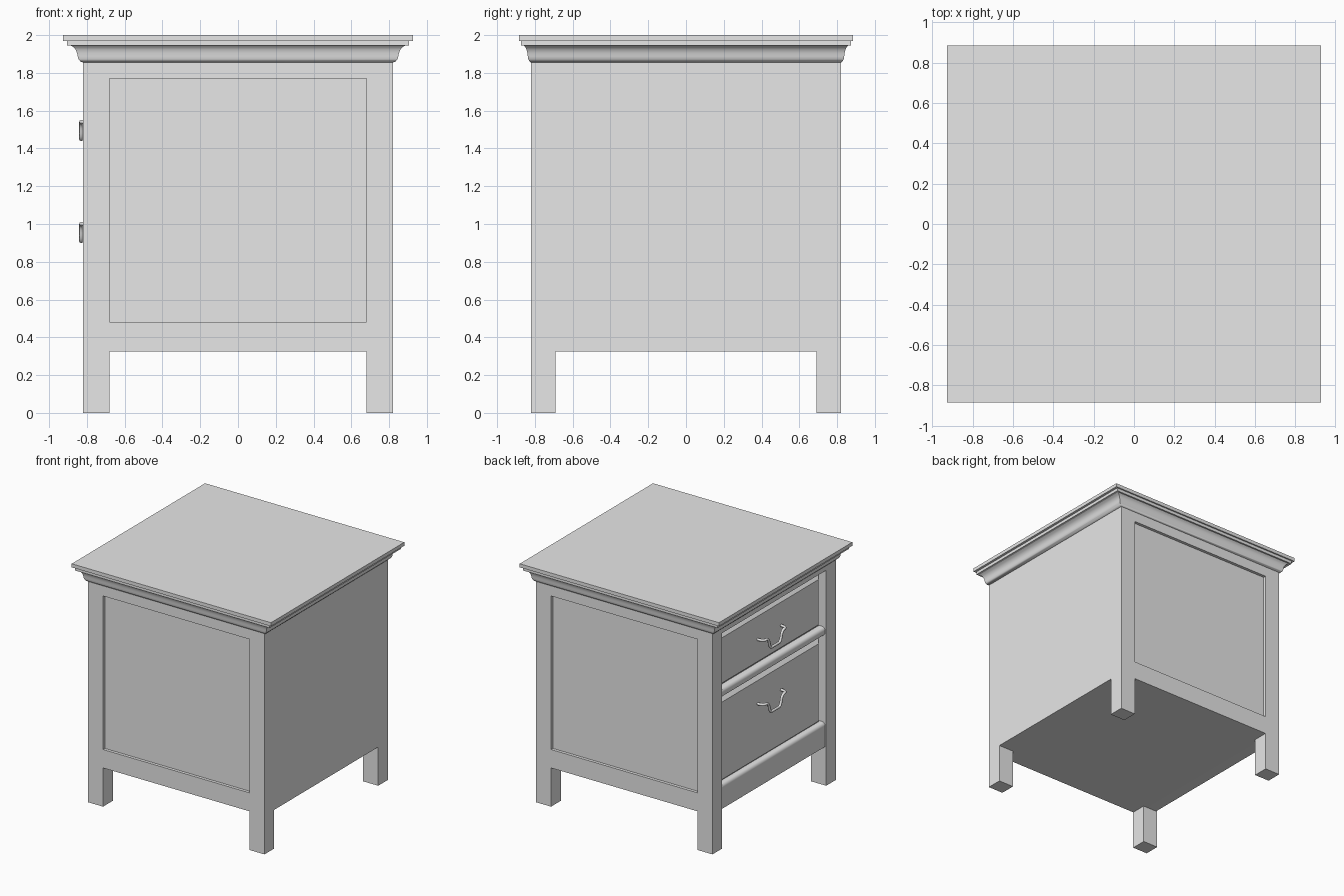
import bpy, bmesh, math
from mathutils import Vector

cube = bpy.data.objects.get("Cube")
if cube:
    bpy.data.objects.remove(cube, do_unlink=True)

paint = bpy.data.materials.new("plain_grey")
paint.use_nodes = True
GREY = (0.8, 0.8, 0.8, 1)
paint.diffuse_color = GREY
paint.node_tree.nodes["Principled BSDF"].inputs["Base Color"].default_value = GREY


def select_only(obj):
    bpy.ops.object.select_all(action='DESELECT')
    obj.select_set(True)
    bpy.context.view_layer.objects.active = obj


def loft(name, rings, smooth=False):
    """Skin a list of equal-length point rings and cap both ends."""
    bm = bmesh.new()
    loops = [[bm.verts.new(p) for p in ring] for ring in rings]
    n = len(loops[0])
    for a, b in zip(loops, loops[1:]):
        for i in range(n):
            j = (i + 1) % n
            bm.faces.new((a[i], a[j], b[j], b[i]))
    bm.faces.new(loops[0])
    bm.faces.new(loops[-1])
    bmesh.ops.recalc_face_normals(bm, faces=bm.faces)
    mesh = bpy.data.meshes.new(name)
    bm.to_mesh(mesh)
    bm.free()
    mesh.materials.append(paint)
    obj = bpy.data.objects.new(name, mesh)
    bpy.context.collection.objects.link(obj)
    if smooth:
        select_only(obj)
        bpy.ops.object.shade_smooth_by_angle(angle=math.radians(40))
    return obj


def rect_z(hx, hy, z):
    return [(-hx, -hy, z), (hx, -hy, z), (hx, hy, z), (-hx, hy, z)]


def rect_x(x, hy, z0, z1):
    return [(x, -hy, z0), (x, hy, z0), (x, hy, z1), (x, -hy, z1)]


def box(name, x0, x1, y0, y1, z0, z1):
    return loft(name, [[(x, y0, z0), (x, y1, z0), (x, y1, z1), (x, y0, z1)] for x in (x0, x1)])


def cut(obj, *bounds):
    cutter = box("cutter", *bounds)
    cutter.hide_render = True
    mod = obj.modifiers.new("cut", 'BOOLEAN')
    mod.operation, mod.solver, mod.object = 'DIFFERENCE', 'EXACT', cutter
    select_only(obj)
    bpy.ops.object.modifier_apply(modifier=mod.name)
    bpy.data.objects.remove(cutter, do_unlink=True)


# Carcass with legs, recessed side panels and the drawer opening
HALF, LEG_X, LEG_Y, FLOOR = 0.82, 0.68, 0.69, 0.325
carcass = box("carcass", -HALF, HALF, -HALF, HALF, 0, 1.9)
cut(carcass, -LEG_X, LEG_X, -1, 1, -0.1, FLOOR)
cut(carcass, -1, 1, -LEG_Y, LEG_Y, -0.1, FLOOR)
for s in (-1, 1):
    y0, y1 = sorted((s * 0.795, s))
    cut(carcass, -LEG_X, LEG_X, y0, y1, 0.48, 1.77)
cut(carcass, -1, -0.72, -LEG_Y, LEG_Y, 0.2, 1.81)

# Moulded cornice and top board, shallower overhang along y
profile = [(0.0, 1.855), (0.015, 1.861), (0.025, 1.873), (0.029, 1.888),
           (0.032, 1.905), (0.039, 1.922), (0.05, 1.936), (0.066, 1.945)]
loft("cornice", [rect_z(HALF + d, HALF + d * 0.61, z) for d, z in profile], smooth=True)
loft("top_step", [rect_z(0.906, 0.873, z) for z in (1.945, 1.97)])
loft("top_board", [rect_z(0.926, 0.885, z) for z in (1.97, 2.0)])


# Rails with rounded front edges
def rail(name, z0, z1, r0, r1, front=-0.81, back=-0.7):
    section = [(back, z0)]
    for i in range(7):
        a = math.pi / 2 * i / 6
        section.append((front + r0 * (1 - math.sin(a)), z0 + r0 * (1 - math.cos(a))))
    for i in range(7):
        a = math.pi / 2 * i / 6
        section.append((front + r1 * (1 - math.cos(a)), z1 - r1 * (1 - math.sin(a))))
    section.append((back, z1))
    loft(name, [[(x, y, z) for x, z in section] for y in (-LEG_Y, LEG_Y)], smooth=True)


rail("middle_rail", 1.255, 1.33, 0.03, 0.03)
rail("bottom_rail", FLOOR, 0.53, 0.002, 0.03)


# Drawer fronts with bevelled edges
def drawer(name, z0, z1, bevel=0.035):
    loft(name, [rect_x(-0.70, LEG_Y, z0, z1), rect_x(-0.745, LEG_Y, z0, z1),
                rect_x(-0.775, LEG_Y - bevel, z0 + bevel, z1 - bevel)])


drawer("lower_drawer", 0.51, 1.23)
drawer("upper_drawer", 1.32, 1.77)


# Bail handles: a post at each end and a drooping grip
def handle(name, z):
    half = [(-0.765, 0.155, 0), (-0.83, 0.155, 0), (-0.83, 0.09, 0.0),
            (-0.83, 0.07, -0.09), (-0.83, 0.03, -0.09)]
    path = half + [(x, -y, h) for x, y, h in reversed(half)]
    curve = bpy.data.curves.new(name, 'CURVE')
    curve.dimensions = '3D'
    curve.bevel_depth, curve.bevel_resolution = 0.011, 2
    curve.use_fill_caps = True
    spline = curve.splines.new('NURBS')
    spline.points.add(len(path) - 1)
    for p, (x, y, h) in zip(spline.points, path):
        p.co = (x, y, z + h, 1)
    spline.order_u, spline.use_endpoint_u, spline.resolution_u = 3, True, 5
    curve.materials.append(paint)
    obj = bpy.data.objects.new(name, curve)
    bpy.context.collection.objects.link(obj)
    select_only(obj)
    bpy.ops.object.convert(target='MESH')
    bpy.ops.object.shade_smooth_by_angle(angle=math.radians(50))


handle("upper_handle", 1.54)
handle("lower_handle", 1.0)
